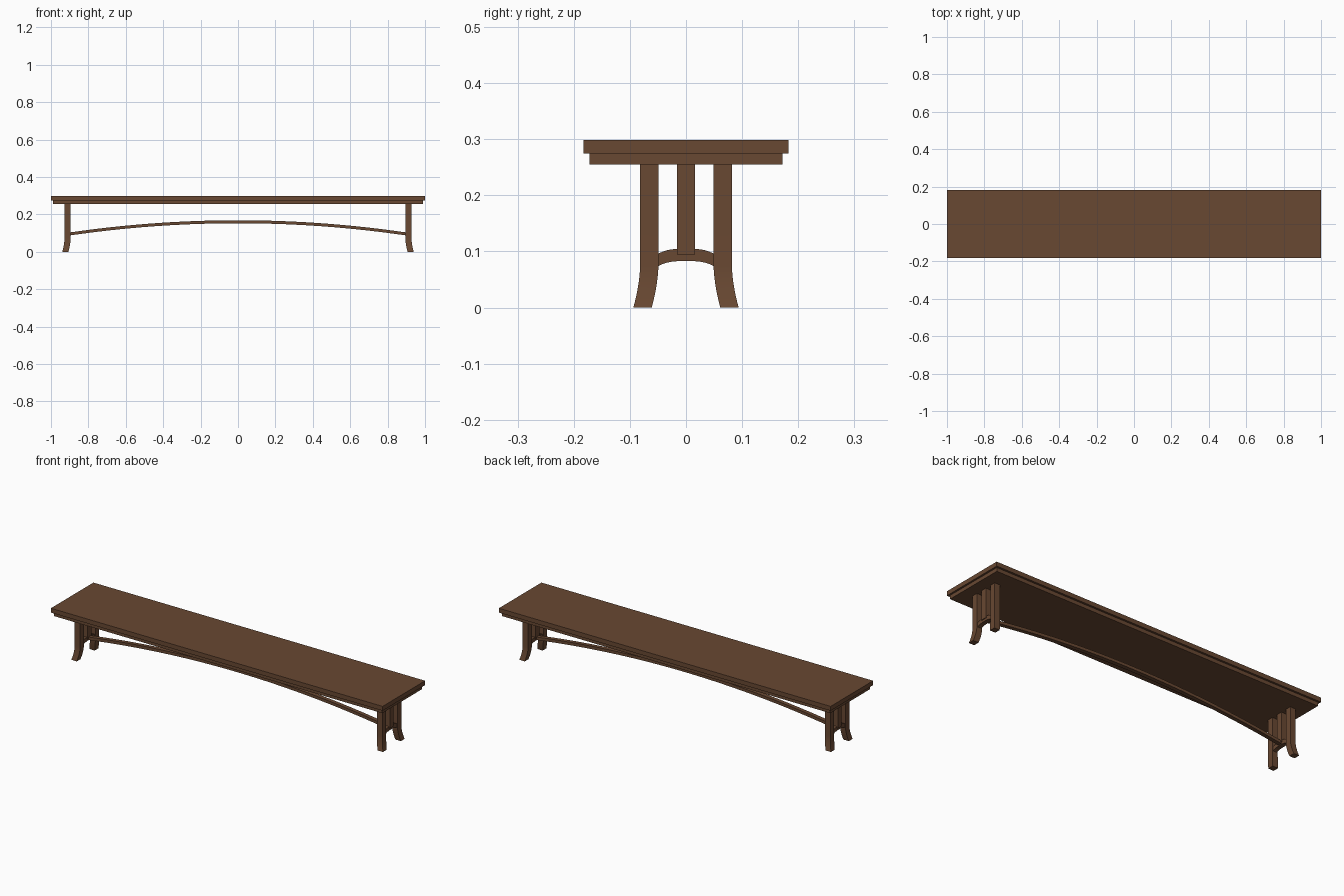
import bpy, bmesh

if "Cube" in bpy.data.objects:
    bpy.data.objects.remove(bpy.data.objects["Cube"])

wood = bpy.data.materials.new("brown_wood")
wood.diffuse_color = (0.14, 0.065, 0.032, 1)
wood.use_nodes = True
wood.node_tree.nodes["Principled BSDF"].inputs["Base Color"].default_value = wood.diffuse_color


def finish(bm, name, smooth=False):
    bmesh.ops.recalc_face_normals(bm, faces=bm.faces)
    mesh = bpy.data.meshes.new(name)
    bm.to_mesh(mesh)
    bm.free()
    mesh.materials.append(wood)
    ob = bpy.data.objects.new(name, mesh)
    bpy.context.collection.objects.link(ob)
    if smooth:
        bpy.ops.object.select_all(action='DESELECT')
        ob.select_set(True)
        bpy.context.view_layer.objects.active = ob
        bpy.ops.object.shade_smooth_by_angle(angle=0.6)
    return ob


def loft(name, rings, smooth=False):
    """Skin a list of four-cornered rings and cap both ends."""
    bm = bmesh.new()
    loops = [[bm.verts.new(p) for p in r] for r in rings]
    for a, b in zip(loops, loops[1:]):
        for i in range(4):
            j = (i + 1) % 4
            bm.faces.new((a[i], a[j], b[j], b[i]))
    bm.faces.new(loops[0])
    bm.faces.new(loops[-1])
    return finish(bm, name, smooth)


def rect(x, y, z, hx, hy):
    return [(x - hx, y - hy, z), (x + hx, y - hy, z),
            (x + hx, y + hy, z), (x - hx, y + hy, z)]


def box(name, x, y, hx, hy, z0, z1):
    return loft(name, [rect(x, y, z0, hx, hy), rect(x, y, z1, hx, hy)])


# Seat board and the slightly smaller board under it
box("seat_top", 0, 0, 1.0, 0.183, 0.275, 0.299)
box("seat_underboard", 0, 0, 0.99, 0.172, 0.255, 0.275)

LEG_X, LEG_Y, HALF = 0.911, 0.0655, 0.0163

for sx, end in ((-1, "left"), (1, "right")):
    # Corner legs, feet flaring diagonally outwards
    for sy, side in ((-1, "front"), (1, "back")):
        rings = []
        for i in range(11):
            t = i / 10
            flare = 0.012 * (1 - t) ** 1.7
            rings.append(rect(sx * (LEG_X + flare), sy * (LEG_Y + flare),
                              0.075 * t, HALF, HALF))
        rings.append(rect(sx * LEG_X, sy * LEG_Y, 0.255, HALF, HALF))
        loft(f"{side}_{end}_leg", rings, True)

    # Middle post
    box(f"{end}_middle_post", sx * LEG_X, 0, HALF, HALF, 0.095, 0.255)

    # Short arched rail joining the two legs
    rings = []
    for i in range(17):
        u = -1 + i / 8
        y, top = 0.053 * u, 0.105 - 0.011 * abs(u) ** 3
        x0, x1 = sx * LEG_X - 0.012, sx * LEG_X + 0.012
        rings.append([(x0, y, top - 0.022), (x1, y, top - 0.022),
                      (x1, y, top), (x0, y, top)])
    loft(f"{end}_end_rail", rings, True)

# Long arched stretcher
rings = []
for i in range(33):
    u = -1 + i / 16
    x, z = 0.905 * u, 0.161 - 0.066 * u * u
    rings.append([(x, -0.011, z - 0.008), (x, 0.011, z - 0.008),
                  (x, 0.011, z + 0.008), (x, -0.011, z + 0.008)])
loft("long_stretcher", rings, True)
